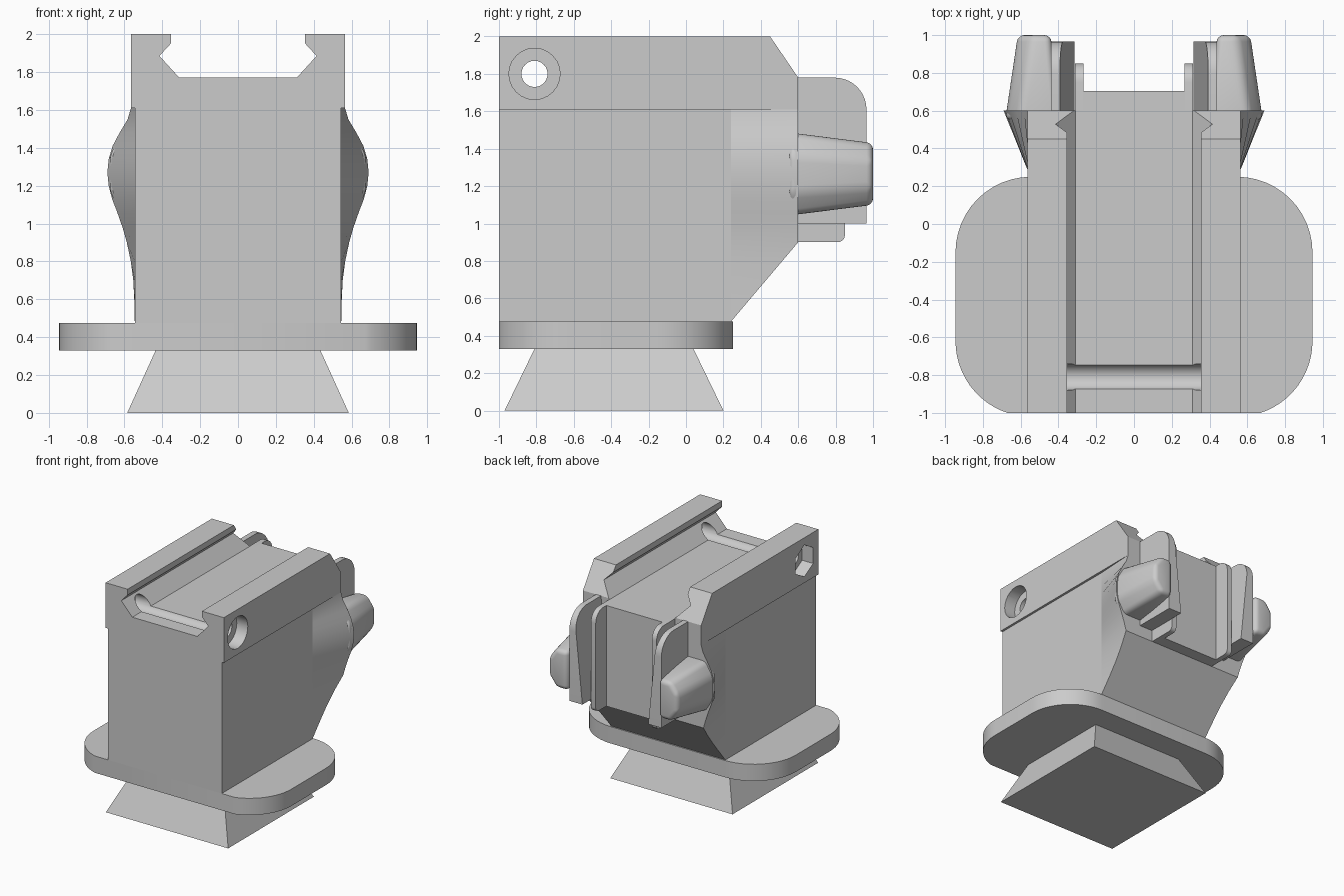
import bpy, bmesh, math
from mathutils import Vector

cube = bpy.data.objects.get("Cube")
if cube:
    bpy.data.objects.remove(cube, do_unlink=True)

grey = bpy.data.materials.new("plain grey")
grey.use_nodes = True
grey.diffuse_color = (0.6, 0.6, 0.6, 1)
grey.node_tree.nodes["Principled BSDF"].inputs["Base Color"].default_value = (0.6, 0.6, 0.6, 1)


def finish(name, bm):
    bmesh.ops.remove_doubles(bm, verts=bm.verts, dist=0.0005)
    bmesh.ops.recalc_face_normals(bm, faces=bm.faces)
    mesh = bpy.data.meshes.new(name)
    bm.to_mesh(mesh)
    bm.free()
    mesh.materials.append(grey)
    ob = bpy.data.objects.new(name, mesh)
    bpy.context.collection.objects.link(ob)
    return ob


def loft(name, rings):
    """Closed skin through rings of equal point count."""
    bm = bmesh.new()
    loops = [[bm.verts.new(p) for p in ring] for ring in rings]
    n = len(loops[0])
    for a, b in zip(loops, loops[1:]):
        for i in range(n):
            j = (i + 1) % n
            bm.faces.new((a[i], a[j], b[j], b[i]))
    bm.faces.new(loops[0])
    bm.faces.new(loops[-1])
    return finish(name, bm)


def prism(name, pts, axis, lo, hi):
    """Extrude a flat profile along one axis."""
    place = {"x": lambda p, t: (t, p[0], p[1]),
             "y": lambda p, t: (p[0], t, p[1]),
             "z": lambda p, t: (p[0], p[1], t)}[axis]
    return loft(name, [[place(p, t) for p in pts] for t in (lo, hi)])


def arc(cx, cy, r, a0, a1, steps=12):
    return [(cx + r * math.cos(math.radians(a0 + (a1 - a0) * i / steps)),
             cy + r * math.sin(math.radians(a0 + (a1 - a0) * i / steps)))
            for i in range(steps + 1)]


def activate(ob):
    bpy.ops.object.select_all(action="DESELECT")
    ob.select_set(True)
    bpy.context.view_layer.objects.active = ob


def cut(ob, cutter):
    mod = ob.modifiers.new("cut", "BOOLEAN")
    mod.operation = "DIFFERENCE"
    mod.solver = "EXACT"
    mod.object = cutter
    activate(ob)
    bpy.ops.object.modifier_apply(modifier=mod.name)
    bpy.data.objects.remove(cutter, do_unlink=True)


def smooth(ob, angle=35):
    activate(ob)
    bpy.ops.object.shade_smooth_by_angle(angle=math.radians(angle))


# Flared foot
def rect(w, y0, y1, z):
    return [(-w, y0, z), (w, y0, z), (w, y1, z), (-w, y1, z)]


loft("foot", [rect(0.585, -0.97, 0.2, 0), rect(0.435, -0.81, 0.04, 0.33)])

# Rounded flange, cut straight along the front
half = arc(0.545, -0.62, 0.4, -71.8, 0) + arc(0.545, -0.15, 0.4, 0, 90)
outline = half + [(-x, y) for x, y in reversed(half)]
smooth(prism("flange", outline, "z", 0.33, 0.475))

# Main body with sloping lower back
prism("body", [(-1, 0.475), (0.24, 0.475), (0.6, 0.9), (0.6, 1.61), (-1, 1.61)],
      "x", -0.545, 0.545)

# Top rail with a dovetail channel
side = [(0.565, 1.61), (0.565, 2), (0.355, 2), (0.355, 1.95), (0.415, 1.885), (0.31, 1.77)]
rail = prism("top_rail", side + [(-x, z) for x, z in reversed(side)], "y", -1, 0.6)
cut(rail, prism("chamfer_cutter", [(0.45, 2), (0.6, 1.78), (0.8, 1.78), (0.8, 2.2), (0.45, 2.2)],
                "x", -1, 1))

# Cross hole with a round counterbore on one side and a hex pocket on the other
cut(rail, prism("bore_cutter", arc(-0.81, 1.8, 0.07, 0, 345, 23), "x", -1, 1))
cut(rail, prism("counterbore_cutter", arc(-0.81, 1.8, 0.137, 0, 345, 23), "x", 0.46, 1))
cut(rail, prism("hex_cutter", arc(-0.81, 1.8, 0.137, 30, 330, 5), "x", -1, -0.46))
smooth(rail, 30)

# Tongue between the rear lugs
prism("rear_tongue", [(0.6, 0.9), (0.705, 0.9), (0.705, 1.77), (0.6, 1.77)], "x", -0.27, 0.27)

# Bulge curve as height and half width
bulge = [(0.475, 0.545), (0.6, 0.548), (0.7, 0.553), (0.8, 0.566), (0.9, 0.587), (0.98, 0.61),
         (1.06, 0.638), (1.13, 0.665), (1.2, 0.683), (1.27, 0.69), (1.34, 0.683), (1.41, 0.662),
         (1.48, 0.625), (1.55, 0.583), (1.61, 0.565)]

for s, tag in ((1, "left"), (-1, "right")):
    # Fairing swelling from the body side towards the back
    rings = []
    for z, x in bulge:
        back = min(0.6, 0.24 + (z - 0.475) * 0.36 / 0.425)
        rings.append([(s * 0.545, 0.24, z), (s * x, back, z), (s * 0.545, back, z)])
    smooth(loft(tag + "_fairing", rings), 40)

    # Thin inner lug
    inner = ([(0.6, 0.9)] + arc(0.81, 0.94, 0.04, -90, 0, 5)
             + arc(0.75, 1.67, 0.1, 0, 90, 8) + [(0.6, 1.77)])
    smooth(prism(tag + "_inner_lug", inner, "x", s * 0.268, s * 0.313))

    # Thick outer lug, its inner face leaning outwards
    outer = [(0.6, 1.0), (0.965, 1.0)] + arc(0.795, 1.61, 0.17, 0, 90, 10) + [(0.6, 1.78)]
    smooth(loft(tag + "_outer_lug",
                [[(s * (0.315 + 0.1 * (z - 1)), y, z) for y, z in outer],
                 [(s * 0.44, y, z) for y, z in outer]]))

    # Tapered knob
    def ring(y, x0, x1, h):
        c = 0.07
        pts = [(x0, -h), (x1 - c, -h), (x1, -h * 0.45), (x1, h * 0.45), (x1 - c, h), (x0, h)]
        return [(s * x, y, 1.265 + z) for x, z in pts]

    knob = loft(tag + "_knob", [ring(0.55, 0.4, 0.682, 0.222), ring(1.0, 0.44, 0.615, 0.165)])
    bev = knob.modifiers.new("round", "BEVEL")
    bev.width = 0.035
    bev.segments = 4
    bev.limit_method = "ANGLE"
    bev.angle_limit = math.radians(25)
    activate(knob)
    bpy.ops.object.modifier_apply(modifier=bev.name)
    smooth(knob, 40)
